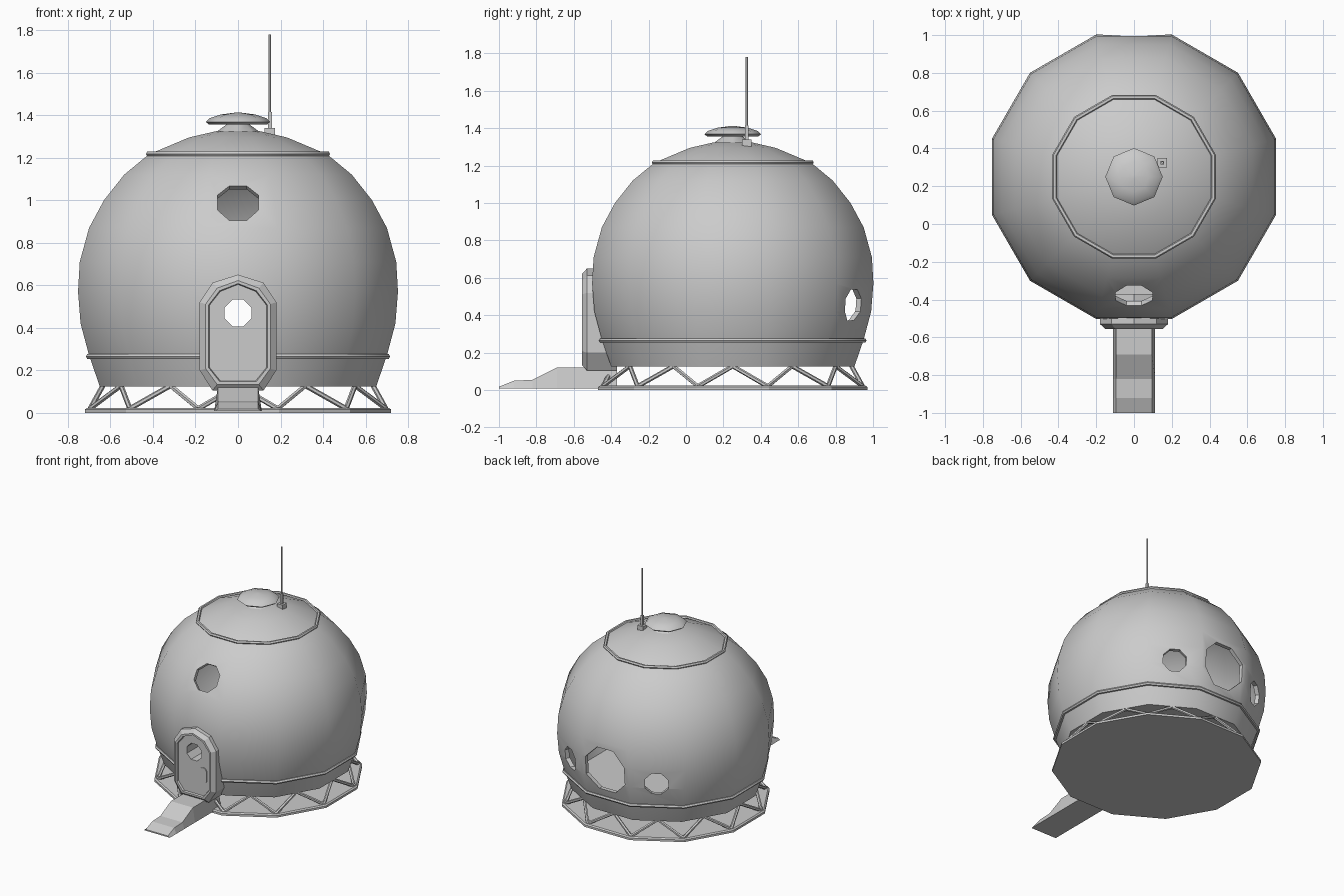
import bpy, bmesh
from math import cos, sin, pi, radians
from mathutils import Vector

old = bpy.data.objects.get("Cube")
if old:
    bpy.data.objects.remove(old, do_unlink=True)

grey = bpy.data.materials.new("light_grey")
grey.use_nodes = True
grey.diffuse_color = (0.6, 0.6, 0.6, 1)
grey.node_tree.nodes["Principled BSDF"].inputs["Base Color"].default_value = (0.6, 0.6, 0.6, 1)

CY = 0.25                    # the dome's axis in y
SIDES = 12
FLAT = 1 / cos(pi / SIDES)   # flat-to-flat radius to corner radius


def finish(name, bm, smooth=0):
    bmesh.ops.recalc_face_normals(bm, faces=bm.faces)
    mesh = bpy.data.meshes.new(name)
    bm.to_mesh(mesh)
    bm.free()
    mesh.materials.append(grey)
    ob = bpy.data.objects.new(name, mesh)
    bpy.context.collection.objects.link(ob)
    if smooth:
        shade(ob, smooth)
    return ob


def shade(ob, angle):
    bpy.ops.object.select_all(action='DESELECT')
    ob.select_set(True)
    bpy.context.view_layer.objects.active = ob
    bpy.ops.object.shade_smooth_by_angle(angle=radians(angle))


def loft(bm, loops, closed=False):
    """Skin a list of equal point loops; cap the ends unless closed."""
    rings = [[bm.verts.new(p) for p in loop] for loop in loops]
    n = len(rings[0])
    pairs = list(zip(rings, rings[1:])) + ([(rings[-1], rings[0])] if closed else [])
    for a, b in pairs:
        for i in range(n):
            j = (i + 1) % n
            bm.faces.new((a[i], a[j], b[j], b[i]))
    if not closed:
        bm.faces.new(rings[0])
        bm.faces.new(rings[-1])


def ring_points(r, z, sides=SIDES, turn=0.5, cx=0, cy=CY):
    return [(cx + r * cos(2 * pi * (i + turn) / sides),
             cy + r * sin(2 * pi * (i + turn) / sides), z) for i in range(sides)]


def lathe(bm, profile, closed=False):
    loft(bm, [ring_points(r * FLAT, z) for r, z in profile], closed)


def rod(bm, a, b, r, sides=6):
    a, b = Vector(a), Vector(b)
    q = (b - a).to_track_quat('Z', 'Y')
    loft(bm, [[p + q @ Vector((r * cos(2 * pi * (i + 0.5) / sides),
                               r * sin(2 * pi * (i + 0.5) / sides), 0))
               for i in range(sides)] for p in (a, b)])


def cut(ob, start, end, r):
    """Cut an octagonal opening."""
    bm = bmesh.new()
    rod(bm, start, end, r, 8)
    cutter = finish("cutter", bm)
    cutter.hide_render = True
    mod = ob.modifiers.new("opening", 'BOOLEAN')
    mod.operation, mod.solver, mod.object = 'DIFFERENCE', 'EXACT', cutter
    bpy.context.view_layer.objects.active = ob
    bpy.ops.object.modifier_apply(modifier=mod.name)
    bpy.data.objects.remove(cutter, do_unlink=True)


# Hollow dome with a narrower skirt below
outer = [(0.65, 0.125), (0.70, 0.27), (0.74, 0.42), (0.752, 0.57), (0.744, 0.71),
         (0.70, 0.87), (0.63, 1.0), (0.535, 1.12), (0.42, 1.215), (0.23, 1.295), (0.1, 1.325)]
bm = bmesh.new()
lathe(bm, outer)
lathe(bm, [(r * 0.96, 0.15 + (z - 0.125) * 0.955) for r, z in outer])
bmesh.ops.recalc_face_normals(bm, faces=bm.faces)
dome = finish("dome", bm)
inner = dome.data
bm = bmesh.new()
bm.from_mesh(inner)
bm.faces.ensure_lookup_table()
half = len(bm.faces) // 2
bmesh.ops.reverse_faces(bm, faces=bm.faces[half:])
bm.to_mesh(inner)
bm.free()


def wall_opening(angle, r, z, tilt=0, dist=0.75):
    d = Vector((cos(tilt) * sin(angle), cos(tilt) * cos(angle), sin(tilt)))
    c = Vector((dist * sin(angle), CY + dist * cos(angle), z))
    cut(dome, c - d * 0.15, c + d * 0.15, r)


wall_opening(0, 0.18, 0.5)                             # large rear window
for s in (-1, 1):
    wall_opening(s * pi / 6, 0.09, 0.455)              # small rear windows
wall_opening(pi, 0.105, 0.99, radians(34), 0.635)      # upper front window
wall_opening(pi, 0.07, 0.47)                           # behind the door window
shade(dome, 35)

# Bands around the dome
for name, r, z, t in (("lower_band", 0.702, 0.265, 0.013), ("upper_band", 0.42, 1.217, 0.013)):
    bm = bmesh.new()
    lathe(bm, [(r + t * cos(i * pi / 3), z + t * sin(i * pi / 3)) for i in range(6)], True)
    finish(name, bm, 35)

# Base plate and zigzag truss
bm = bmesh.new()
lathe(bm, [(0.72, 0), (0.72, 0.016), (0.71, 0.024)])
finish("base_plate", bm)
bm = bmesh.new()
low = ring_points(0.695 * FLAT, 0.02)
top = ring_points(0.635, 0.128, turn=0)
for i in range(SIDES):
    rod(bm, low[i], top[i], 0.012)
    rod(bm, low[i - 1], top[i], 0.012)
finish("truss_struts", bm, 40)

# Roof vent: neck and octagonal cap
bm = bmesh.new()
loft(bm, [ring_points(r, z, 8, 0) for r, z in ((0.11, 1.315), (0.055, 1.355), (0.055, 1.37))])
finish("vent_neck", bm, 50)
bm = bmesh.new()
loft(bm, [ring_points(r, z, 8, 0) for r, z in
          ((0.135, 1.355), (0.152, 1.368), (0.135, 1.385), (0.08, 1.403), (0.012, 1.412))])
finish("vent_cap", bm, 50)

# Antenna: foot, sleeve and mast
AX, AY = 0.15, 0.325
for name, r, lo, hi, n in (("antenna_foot", 0.035, 1.27, 1.34, 4),
                           ("antenna_sleeve", 0.013, 1.34, 1.415, 4),
                           ("antenna_mast", 0.0065, 1.415, 1.78, 6)):
    bm = bmesh.new()
    loft(bm, [ring_points(r, z, n, 0.5, AX, AY) for z in (lo, hi)])
    finish(name, bm)


# Door: bevelled frame with a shallow recessed panel
def door_loop(inset, y):
    w, c = 0.18 - inset, 0.12 - inset * 0.8
    right = [(c, 0.105 + inset), (w, 0.2 + inset * 0.3), (w, 0.52 - inset * 0.3),
             (c, 0.612 - inset * 0.9)]
    pts = right + [(0, 0.65 - inset)] + [(-x, z) for x, z in reversed(right)]
    return [(x, y, z) for x, z in pts]


bm = bmesh.new()
loft(bm, [door_loop(0, -0.37), door_loop(0, -0.53), door_loop(0.028, -0.555),
          door_loop(0.042, -0.555), door_loop(0.046, -0.54)])
door = finish("door", bm)
cut(door, (0, -0.2, 0.47), (0, -0.7, 0.47), 0.068)

# Oval door handle plate
bm = bmesh.new()
oval = [(0.08 + 0.032 * cos(a), 0.31 + 0.032 * sin(a) + (0.03 if sin(a) > 0 else -0.03))
        for a in [2 * pi * (i + 0.5) / 12 for i in range(12)]]
loft(bm, [[(x, y, z) for x, z in oval] for y in (-0.535, -0.547)])
finish("door_handle", bm)

# Entry ramp, narrower on top
bm = bmesh.new()
steps = [(-1.0, 0.018), (-0.92, 0.05), (-0.82, 0.055), (-0.69, 0.12), (-0.37, 0.12)]
loft(bm, [[(-0.112, y, 0.008), (0.112, y, 0.008), (0.095, y, z), (-0.095, y, z)]
          for y, z in steps])
finish("entry_ramp", bm)
